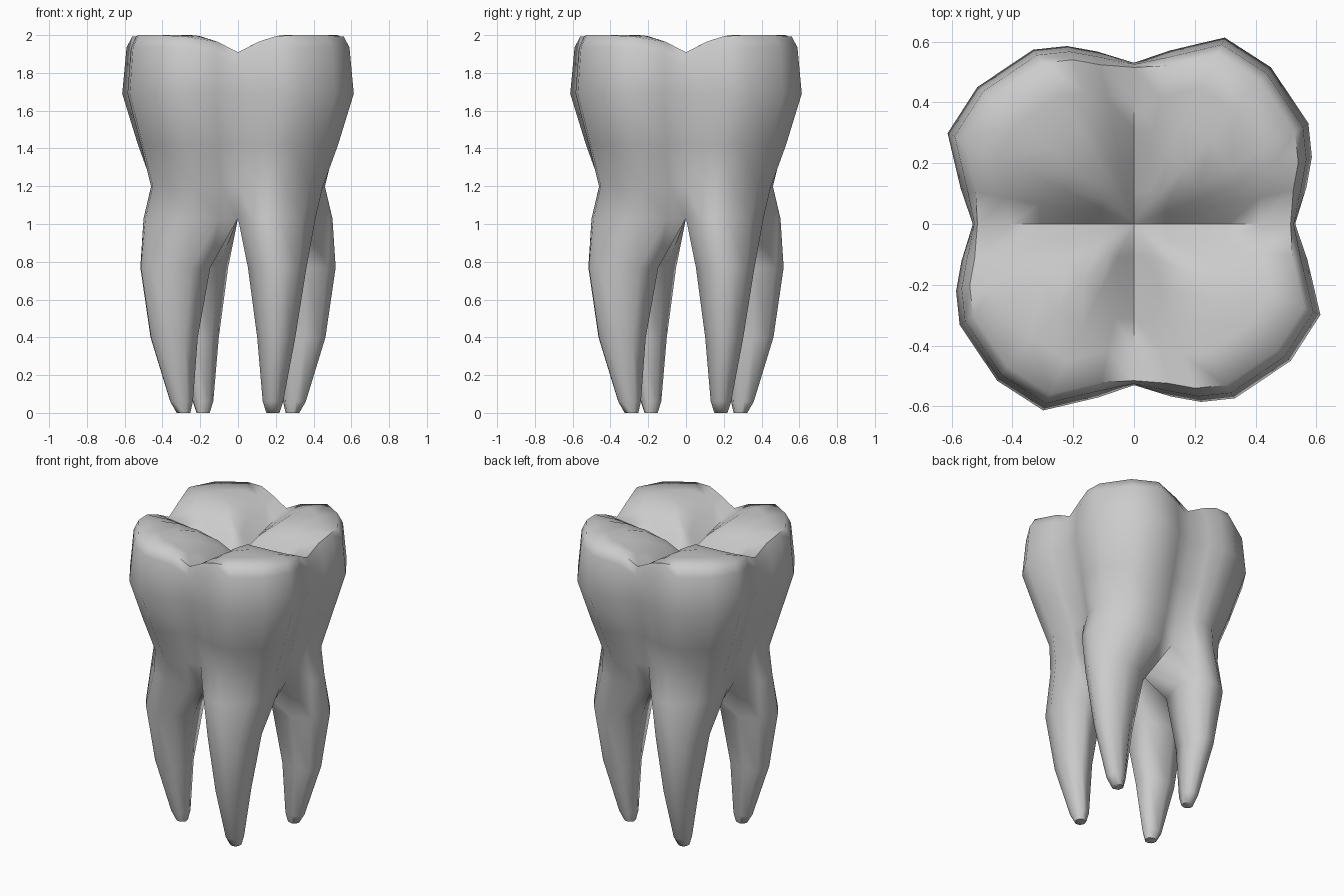
import bpy, bmesh, math
from mathutils import Matrix

if "Cube" in bpy.data.objects:
    bpy.data.objects.remove(bpy.data.objects["Cube"])

# One quarter outline (right groove -> front groove), as fractions of its reach
ARC = [(.93, -.2), (1, -.51), (.84, -.77), (.54, -.98), (.36, -1), (.2, -.97)]
# Crown rows: z, reach in x, reach in y, groove radius
CROWN = [(1.03, .41, .50, .36), (1.2, .45, .46, .40), (1.42, .53, .515, .455),
         (1.69, .613, .585, .53)]
# Root rows: z, x from, x to, y from, y to
ROOT = [(.77, .05, .365, -.52, -.135), (.40, .10, .305, -.465, -.205),
        (.06, .13, .24, -.36, -.235), (0, .15, .22, -.325, -.25)]
ANGLES = [70, 25, -10, -45, -75, -100, -130, -170, 130]


def arc(ex, ey, n):
    return [(n, 0)] + [(ex * a, ey * b) for a, b in ARC] + [(0, -n)]


def chew_height(x, y):
    """Cross-shaped groove with four raised cusps."""
    floor = 1.78 + .13 * min(1, math.hypot(x, y) / .52)
    d = min(abs(x), abs(y))
    return floor + (2.0 - floor) * math.sin(min(1, d / .26) * math.pi / 2)


bm = bmesh.new()


def bridge(a, b, closed=False):
    n = len(a)
    for i in range(n if closed else n - 1):
        j = (i + 1) % n
        bm.faces.new((a[i], a[j], b[j], b[i]))


# Crown wall
rows = [[bm.verts.new((x, y, z)) for x, y in arc(ex, ey, n)] for z, ex, ey, n in CROWN]
rim = arc(.56, .54, .515)
shoulder = arc(.59, .567, .525)
rows.append([bm.verts.new((x, y, chew_height(*r) - .065))
             for (x, y), r in zip(shoulder, rim)])
# Chewing surface, ring by ring towards the centre
for s in (1, .8, .6, .4, .2):
    rows.append([bm.verts.new((x * s, y * s, chew_height(x * s, y * s)
                               - (.008 if s == 1 and abs(x * y) > .1 and x > .5 else 0)))
                 for x, y in rim])
for a, b in zip(rows, rows[1:]):
    bridge(a, b)
centre = bm.verts.new((0, 0, 1.78))
for p, q in zip(rows[-1], rows[-1][1:]):
    bm.faces.new((p, q, centre))

# Root, splitting off where the four quarters meet
loop = rows[0] + [bm.verts.new((0, 0, 1.03))]
for z, x0, x1, y0, y1 in ROOT:
    ring = []
    for t in ANGLES:
        t = math.radians(t)
        ring.append(bm.verts.new(((x0 + x1) / 2 + (x1 - x0) / 2 * math.cos(t),
                                  (y0 + y1) / 2 + (y1 - y0) / 2 * math.sin(t), z)))
    bridge(ring, loop, True)
    loop = ring
bm.faces.new(loop)

# Repeat the quarter around the axis and weld
quarter = bm.verts[:] + bm.edges[:] + bm.faces[:]
for k in (1, 2, 3):
    new = bmesh.ops.duplicate(bm, geom=quarter)["geom"]
    bmesh.ops.rotate(bm, verts=[v for v in new if isinstance(v, bmesh.types.BMVert)],
                     cent=(0, 0, 0), matrix=Matrix.Rotation(k * math.pi / 2, 3, 'Z'))
bmesh.ops.remove_doubles(bm, verts=bm.verts[:], dist=.0005)
bmesh.ops.recalc_face_normals(bm, faces=bm.faces[:])

mesh = bpy.data.meshes.new("tooth")
bm.to_mesh(mesh)
bm.free()
tooth = bpy.data.objects.new("tooth", mesh)
bpy.context.collection.objects.link(tooth)

mat = bpy.data.materials.new("light_grey")
mat.diffuse_color = (.6, .6, .6, 1)
mat.use_nodes = True
mat.node_tree.nodes["Principled BSDF"].inputs["Base Color"].default_value = mat.diffuse_color
mesh.materials.append(mat)

bpy.context.view_layer.objects.active = tooth
tooth.select_set(True)
bpy.ops.object.shade_smooth_by_angle(angle=math.radians(65))
